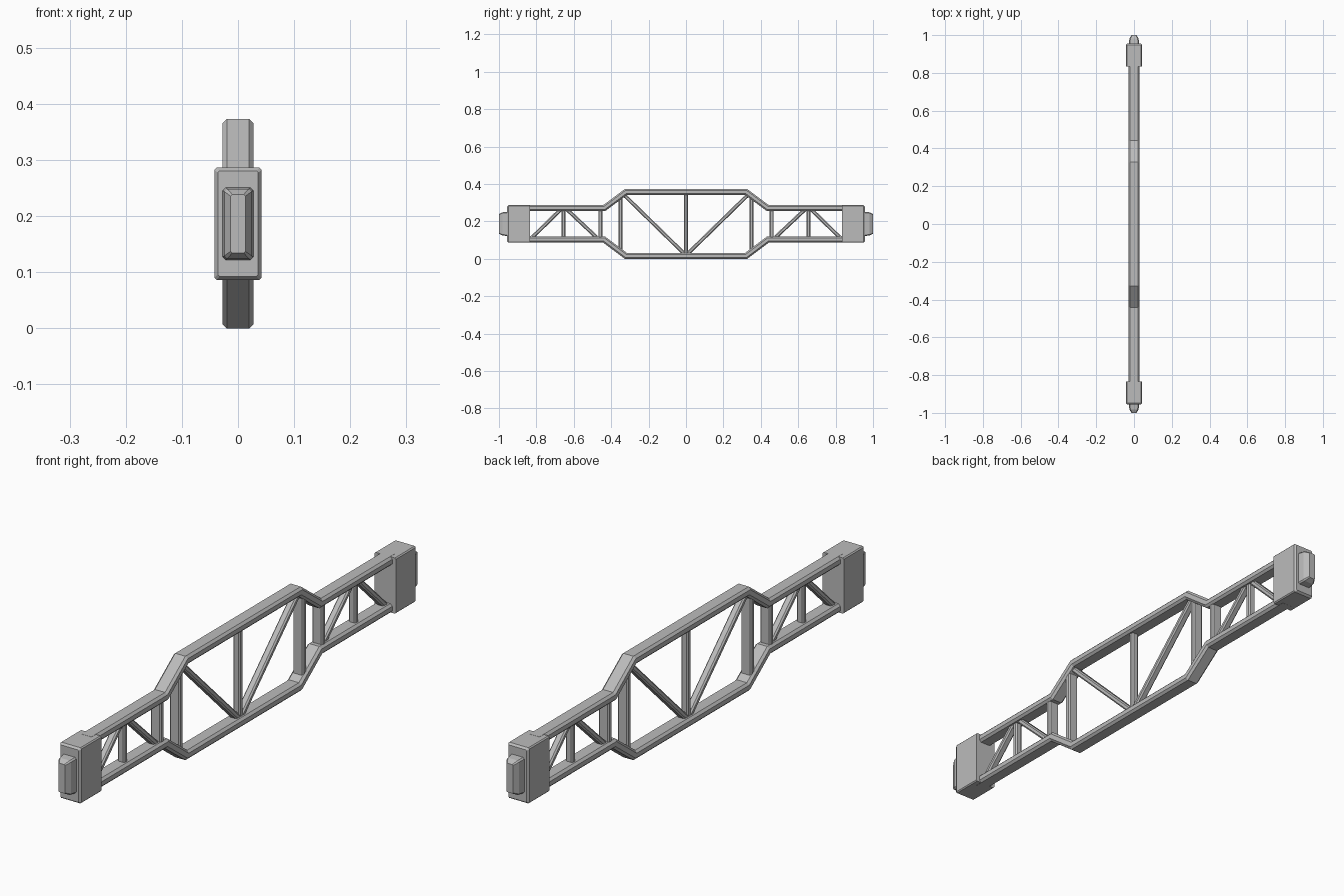
import bpy, bmesh
from mathutils import Vector

if "Cube" in bpy.data.objects:
    bpy.data.objects.remove(bpy.data.objects["Cube"], do_unlink=True)

MID = 0.1865  # mirror height of the truss

steel = bpy.data.materials.new("grey_steel")
steel.use_nodes = True
steel.diffuse_color = (0.5, 0.5, 0.5, 1)
steel.node_tree.nodes["Principled BSDF"].inputs["Base Color"].default_value = (0.5, 0.5, 0.5, 1)


def finish(name, bm):
    bmesh.ops.recalc_face_normals(bm, faces=bm.faces)
    mesh = bpy.data.meshes.new(name)
    bm.to_mesh(mesh)
    bm.free()
    mesh.materials.append(steel)
    obj = bpy.data.objects.new(name, mesh)
    bpy.context.collection.objects.link(obj)
    return obj


def octagon(w, h, c):
    """Chamfered rectangle with half sizes w, h and corner cut c."""
    return [(w, h - c), (w - c, h), (c - w, h), (-w, h - c),
            (-w, c - h), (c - w, -h), (w - c, -h), (w, c - h)]


def loft(name, rings):
    bm = bmesh.new()
    loops = [[bm.verts.new(p) for p in ring] for ring in rings]
    for a, b in zip(loops, loops[1:]):
        for i in range(len(a)):
            j = (i + 1) % len(a)
            bm.faces.new((a[i], a[j], b[j], b[i]))
    bm.faces.new(loops[0])
    bm.faces.new(loops[-1])
    return finish(name, bm)


def bar(name, path, section):
    """Sweep a section along (y, z) points, with mitred corners."""
    pts = [Vector((0, y, z)) for y, z in path]
    rings = []
    for i, p in enumerate(pts):
        before = (p - pts[i - 1]).normalized() if i else None
        after = (pts[i + 1] - p).normalized() if i < len(pts) - 1 else None
        d0, d1 = before or after, after or before
        tangent = (d0 + d1).normalized()
        normal = Vector((0, -tangent.z, tangent.y)) / tangent.dot(d0)
        rings.append([p + Vector((u, 0, 0)) + normal * v for u, v in section])
    return loft(name, rings)


# Upper and lower rails, bulging at the middle
half = 0.016
rail_path = [(-0.86, 0.271), (-0.437, 0.271), (-0.322, 0.357),
             (0.322, 0.357), (0.437, 0.271), (0.86, 0.271)]
rail = octagon(0.028, half, 0.008)
bar("upper_rail", rail_path, rail)
bar("lower_rail", [(y, 2 * MID - z) for y, z in rail_path], rail)

# Struts between the rails
thin = octagon(0.014, 0.010, 0.005)
wide = octagon(0.021, 0.011, 0.005)
bar("middle_post", [(0, 0.02), (0, 0.353)], thin)
for side, label in ((-1, "front"), (1, "back")):
    bar(label + "_bulge_post", [(side * 0.35, 0.04), (side * 0.35, 0.333)], wide)
    bar(label + "_neck_post", [(side * 0.458, 0.105), (side * 0.458, 0.268)], wide)
    bar(label + "_arm_post", [(side * 0.655, 0.105), (side * 0.655, 0.268)], thin)
    bar(label + "_long_brace", [(side * 0.012, 0.03), (side * 0.335, 0.345)], thin)
    bar(label + "_outer_brace", [(side * 0.825, 0.112), (side * 0.668, 0.265)], thin)
    bar(label + "_inner_brace", [(side * 0.475, 0.112), (side * 0.638, 0.265)], thin)

    # End block and tapered plug, as sections stacked outward along y
    def stack(name, layers):
        loft(name, [[(u, side * y, MID + v) for u, v in octagon(w, h, c)]
                    for y, w, h, c in layers])

    stack(label + "_end_block", [(0.835, 0.042, 0.1, 0.004), (0.948, 0.042, 0.1, 0.004),
                                 (0.956, 0.036, 0.094, 0.003)])
    stack(label + "_plug", [(0.95, 0.028, 0.065, 0.005), (0.982, 0.024, 0.062, 0.005),
                            (1.0, 0.013, 0.052, 0.003)])
